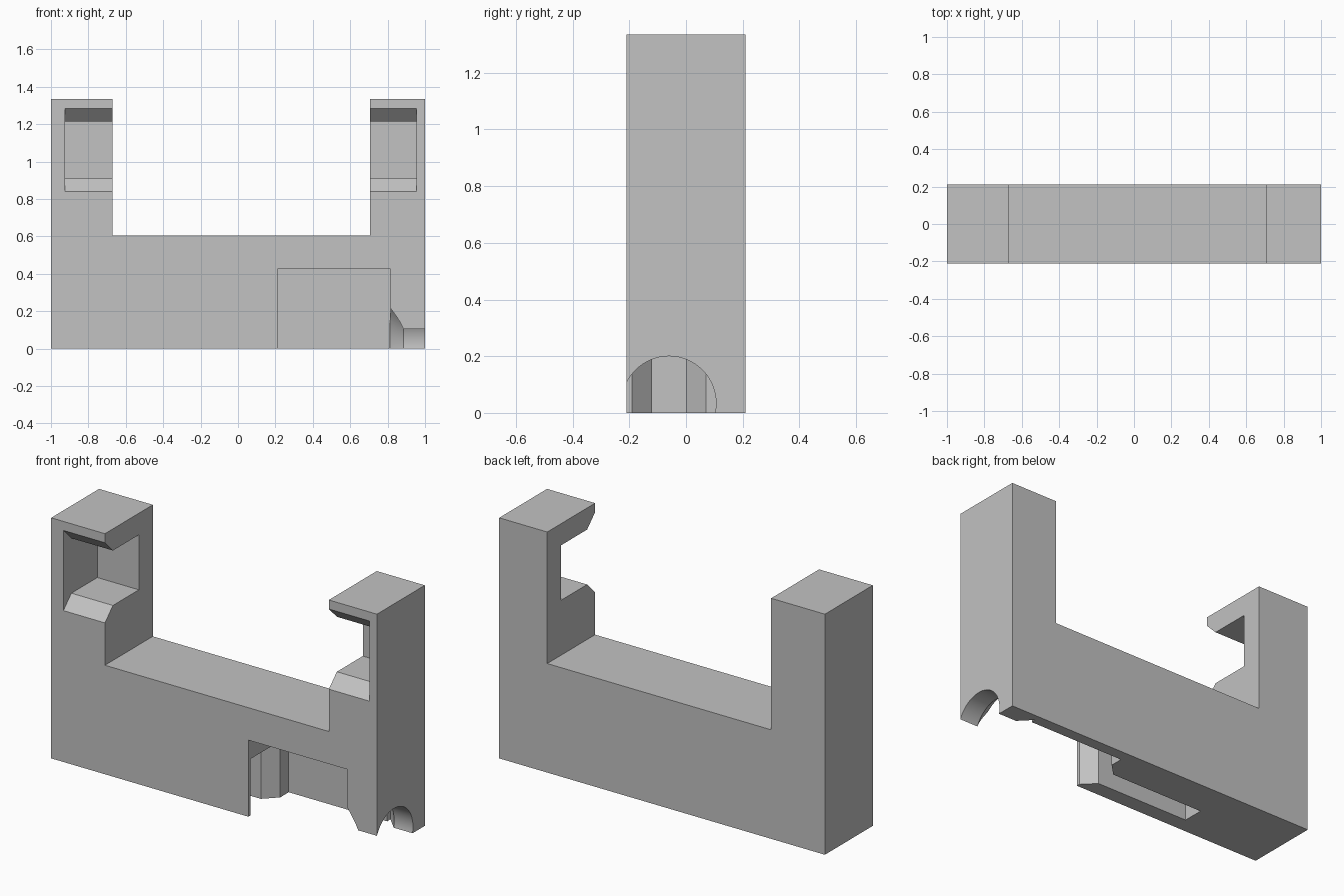
import bpy, bmesh, math
from mathutils import Matrix, Vector

cube = bpy.data.objects.get("Cube")
if cube:
    bpy.data.objects.remove(cube, do_unlink=True)

grey = bpy.data.materials.new("plain grey")
grey.use_nodes = True
grey.diffuse_color = (0.54, 0.54, 0.54, 1)
grey.node_tree.nodes["Principled BSDF"].inputs["Base Color"].default_value = (0.54, 0.54, 0.54, 1)


def make_object(name, bm):
    bmesh.ops.recalc_face_normals(bm, faces=bm.faces)
    mesh = bpy.data.meshes.new(name)
    bm.to_mesh(mesh)
    bm.free()
    mesh.materials.append(grey)
    obj = bpy.data.objects.new(name, mesh)
    bpy.context.collection.objects.link(obj)
    return obj


def prism(name, profile, axis, start, end):
    """Extrude a flat outline along x, y or z."""
    place = {"x": lambda a, b: (start, a, b),
             "y": lambda a, b: (a, start, b),
             "z": lambda a, b: (a, b, start)}[axis]
    shift = Vector([end - start if axis == k else 0 for k in "xyz"])
    bm = bmesh.new()
    face = bm.faces.new([bm.verts.new(place(a, b)) for a, b in profile])
    ext = bmesh.ops.extrude_face_region(bm, geom=[face])
    moved = [g for g in ext["geom"] if isinstance(g, bmesh.types.BMVert)]
    bmesh.ops.translate(bm, verts=moved, vec=shift)
    return make_object(name, bm)


def turned_x(name, profile, y, z, segments=96):
    """Closed solid of revolution about an axis along x."""
    bm = bmesh.new()
    rings = []
    for x, r in profile:
        rings.append([bm.verts.new((x, y + r * math.cos(t), z + r * math.sin(t)))
                      for t in (2 * math.pi * i / segments for i in range(segments))])
    for a, b in zip(rings, rings[1:]):
        for i in range(segments):
            j = (i + 1) % segments
            bm.faces.new((a[i], a[j], b[j], b[i]))
    bm.faces.new(rings[0])
    bm.faces.new(rings[-1])
    return make_object(name, bm)


# U-shaped body
half_depth, height, saddle = 0.21, 1.335, 0.605
body = prism("body", [(-1, 0), (1, 0), (1, height), (0.705, height), (0.705, saddle),
                      (-0.67, saddle), (-0.67, height), (-1, height)],
             "y", -half_depth, half_depth)

# Chamfered pockets in both posts, open to the front and the middle
pocket = [(-0.25, 0.80), (-0.14, 0.91), (0.0875, 0.91),
          (0.0875, 1.215), (-0.14, 1.215), (-0.25, 1.325)]
cutters = [prism("right_post_pocket", pocket, "x", -0.925, -0.55),
           prism("left_post_pocket", pocket, "x", 0.55, 0.955)]

# Lower compartment, open to the front and the bottom
cutters.append(prism("compartment", [(0.21, -0.3), (0.815, -0.3), (0.815, 0.145), (0.21, 0.145)],
                     "z", -0.1, 0.425))

# Narrow channel with a flared mouth running on from the compartment
cutters.append(prism("channel", [(-0.45, -0.12), (0.14, -0.12), (0.23, -0.21),
                                 (0.23, 0.09), (0.14, 0), (-0.45, 0)], "z", -0.1, 0.313))

# Round side opening that widens towards the compartment
cutters.append(turned_x("side_opening", [(0.814, 0.237), (0.885, 0.166), (1.1, 0.166)], -0.06, 0.034))

bpy.ops.object.select_all(action="DESELECT")
bpy.context.view_layer.objects.active = body
body.select_set(True)
for cutter in cutters:
    cutter.hide_render = True
    mod = body.modifiers.new(cutter.name, "BOOLEAN")
    mod.operation = "DIFFERENCE"
    mod.solver = "EXACT"
    mod.object = cutter
    bpy.ops.object.modifier_apply(modifier=mod.name)
    bpy.data.objects.remove(cutter, do_unlink=True)

bpy.ops.object.shade_smooth_by_angle(angle=math.radians(25))
